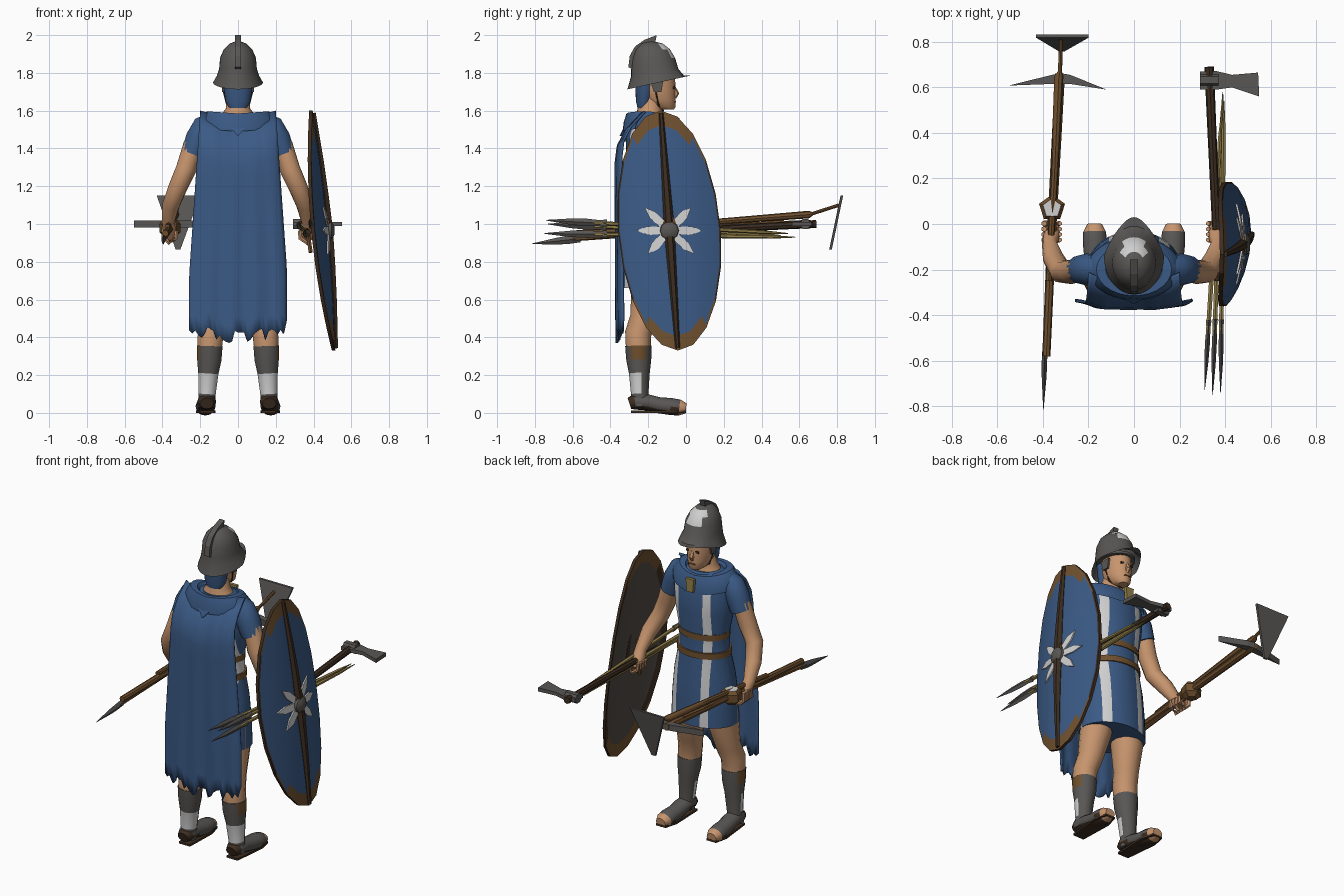
import bpy, bmesh, random
from math import sin, cos, pi
from mathutils import Vector as V

if "Cube" in bpy.data.objects:
    bpy.data.objects.remove(bpy.data.objects["Cube"])
random.seed(4)


def material(name, r, g, b):
    m = bpy.data.materials.new(name)
    m.use_nodes = True
    m.diffuse_color = (r, g, b, 1)
    m.node_tree.nodes["Principled BSDF"].inputs["Base Color"].default_value = (r, g, b, 1)
    return m


BLUE = material("blue cloth", .043, .102, .235)
SKIN = material("skin", .57, .3, .155)
STEEL = material("grey steel", .1, .095, .09)
WHITE = material("white", .62, .62, .62)
DARK = material("dark brown", .045, .026, .015)
BROWN = material("brown leather", .16, .08, .028)
STRAW = material("straw wood", .3, .22, .07)
COAL = material("charcoal", .08, .069, .06)


def finish(name, bm, mats, rule=None, smooth=40):
    """Turn a bmesh into an object; rule(center, normal) picks the material index."""
    bmesh.ops.recalc_face_normals(bm, faces=bm.faces)
    bm.normal_update()
    if rule:
        for f in bm.faces:
            f.material_index = int(rule(f.calc_center_median(), f.normal))
    me = bpy.data.meshes.new(name)
    bm.to_mesh(me)
    bm.free()
    for m in mats:
        me.materials.append(m)
    ob = bpy.data.objects.new(name, me)
    bpy.context.collection.objects.link(ob)
    if smooth:
        bpy.ops.object.select_all(action='DESELECT')
        ob.select_set(True)
        bpy.context.view_layer.objects.active = ob
        bpy.ops.object.shade_smooth_by_angle(angle=smooth * pi / 180)
    return ob


def skin_rings(rings, caps=True):
    bm = bmesh.new()
    vs = [[bm.verts.new(p) for p in r] for r in rings]
    n = len(rings[0])
    for a, b in zip(vs, vs[1:]):
        for i in range(n):
            bm.faces.new((a[i], a[(i + 1) % n], b[(i + 1) % n], b[i]))
    if caps:
        bm.faces.new(vs[0])
        bm.faces.new(vs[-1])
    return bm


def ovals(rows, n=24):
    """Stacked oval rings from rows of (y, z, half width, half depth)."""
    return [[V((w * cos(2 * pi * i / n), y + d * sin(2 * pi * i / n), z)) for i in range(n)]
            for y, z, w, d in rows]


def tube(name, pts, mats, n=8, flat=1, rule=None, smooth=40):
    """Sweep a round or flattened section along points of (x, y, z, radius)."""
    ps, rings = [V(p[:3]) for p in pts], []
    for i, p in enumerate(ps):
        t = (ps[min(i + 1, len(ps) - 1)] - ps[max(i - 1, 0)]).normalized()
        ref = V((0, 0, 1)) if abs(t.x) > .9 else V((1, 0, 0))
        a = t.cross(ref).normalized()
        b = a.cross(t)
        r = pts[i][3]
        rings.append([p + a * (r * flat * cos(2 * pi * k / n)) + b * (r * sin(2 * pi * k / n))
                      for k in range(n)])
    return finish(name, skin_rings(rings), mats, rule, smooth)


def plate(name, poly, depth, mat, smooth=0):
    d = V(depth) / 2
    return finish(name, skin_rings([[V(p) - d for p in poly], [V(p) + d for p in poly]]), [mat], None, smooth)


# Tunic with two white stripes cut into it
bm = skin_rings(ovals([(-.19, .66, .205, .16), (-.19, .8, .2, .155), (-.185, .95, .185, .14),
                       (-.18, 1.1, .155, .118), (-.18, 1.2, .152, .115), (-.185, 1.34, .18, .13),
                       (-.19, 1.46, .195, .13), (-.19, 1.54, .18, .11), (-.19, 1.58, .1, .08)], 32))
for x in (-.11, -.065, .11, .155):
    bmesh.ops.bisect_plane(bm, geom=bm.verts[:] + bm.edges[:] + bm.faces[:],
                           plane_co=(x, 0, 0), plane_no=(1, 0, 0))
finish("tunic", bm, [BLUE, WHITE],
       lambda c, n: (-.11 < c.x < -.065 or .11 < c.x < .155) and c.z < 1.55 and abs(n.z) < .9)

# Belts
for name, z, w in (("upper_belt", 1.2, .157), ("lower_belt", 1.09, .165)):
    finish(name, skin_rings(ovals([(-.18, z + h, w, w - .036) for h in (-.018, .018)])), [BROWN])

# Neck and head with cloth coif at the back
finish("neck", skin_rings(ovals([(-.19, 1.53, .12, .085), (-.192, 1.57, .095, .075), (-.192, 1.61, .065, .064),
                                 (-.185, 1.7, .058, .06)])), [SKIN])
finish("head", skin_rings(ovals([(-.1, 1.605, .03, .035), (-.12, 1.62, .05, .065), (-.145, 1.66, .068, .09),
                                 (-.155, 1.72, .077, .1), (-.16, 1.8, .075, .1)])), [SKIN])
finish("coif", skin_rings(ovals([(-.225, 1.615, .048, .032), (-.22, 1.65, .066, .045),
                                 (-.21, 1.76, .082, .06)])), [BLUE])
tube("nose", [(0, -.068, 1.735, .008), (0, -.052, 1.69, .016), (0, -.062, 1.67, .012)], [SKIN], 6)
plate("mouth", [(-.022, -.056, 1.643), (.022, -.056, 1.643), (.018, -.056, 1.65), (-.018, -.056, 1.65)],
      (0, .008, 0), BROWN)
for s in (-1, 1):
    plate("eye", [(s * x, -.064, z) for x, z in ((.018, 1.718), (.042, 1.715), (.042, 1.727), (.02, 1.73))],
          (0, .009, 0), DARK)
    plate("cheek_guard", [(s * .079, y, z) for y, z in ((-.19, 1.76), (-.12, 1.76), (-.13, 1.7), (-.17, 1.7))],
          (.01, 0, 0), STEEL)
    tube("chin_strap", [(s * .078, -.16, 1.71, .005), (s * .058, -.145, 1.63, .005), (0, -.12, 1.6, .005)], [DARK], 5)

# Helmet: bowl and a brim with a raised peak and lowered nape
rings = ovals([(-.14, 1.75, .132, .17), (-.15, 1.785, .112, .14), (-.165, 1.82, .1, .125), (-.17, 1.88, .095, .112),
               (-.175, 1.925, .075, .09), (-.18, 1.955, .045, .058), (-.185, 1.967, .012, .015)], 32)
for p in rings[0]:
    front = (p.y + .14) / .17
    p.z += .037 * front
    if front > 0:
        p.x *= 1 - .4 * front
finish("helmet", skin_rings(rings, False), [STEEL, WHITE],
       lambda c, n: n.y > .3 and 1.86 < c.z < 1.945 and abs(c.x) < .05)
finish("helmet_lining", skin_rings(ovals([(-.16, 1.775, .1, .12), (-.16, 1.79, .1, .12)])), [STEEL])
plate("crest", [(0, y, z) for y, z in ((-.285, 1.82), (-.305, 1.83), (-.298, 1.89), (-.27, 1.94), (-.22, 1.975),
                                       (-.155, 2.0), (-.165, 1.95), (-.25, 1.9))], (.034, 0, 0), STEEL)

# Cloak collar over the shoulders, hood point and brooch
rings = ovals([(-.195, 1.49, .205, .14), (-.195, 1.54, .205, .135), (-.2, 1.585, .165, .115),
               (-.195, 1.585, .125, .095), (-.19, 1.55, .1, .08)], 28)
for ring in rings:
    for p in ring:
        p.z += .012 * abs(p.x) / .17 - .02 * max(0, p.y + .19) / .1
finish("cloak_collar", skin_rings(rings, False), [BLUE])
plate("hood_point", [(-.08, -.3, 1.56), (0, -.3, 1.575), (.08, -.3, 1.56), (0, -.345, 1.465)], (0, .014, 0), BLUE)
plate("brooch", [(x, -.045, z) for x, z in ((-.028, 1.56), (.028, 1.56), (.02, 1.48), (-.02, 1.48))],
      (0, .02, 0), STRAW)

# Cape with soft folds and a torn hem
bm, cols, rows = bmesh.new(), 32, 14
grid = []
for i in range(cols + 1):
    u = 2 * i / cols - 1
    hem = .4 + random.uniform(-.04, .04) + .06 * u * u
    line = []
    for j in range(rows + 1):
        t = j / rows
        z = (1.55 + .05 * abs(u)) * (1 - t) + hem * t
        y = -.38 + .13 * max(0, 1 - t * 5) ** 2 + .03 * u ** 4 + .006 * t * sin(u * 13) + .012 * t
        line.append(bm.verts.new((u * (.2 + .06 * min(1, t * 1.3)), y, z)))
    grid.append(line)
for a, b in zip(grid, grid[1:]):
    for j in range(rows):
        bm.faces.new((a[j], b[j], b[j + 1], a[j + 1]))
cape = finish("cape", bm, [BLUE])
cape.modifiers.new("thickness", 'SOLIDIFY').thickness = .012

# Arms, hands, legs and boots, mirrored
for s in (-1, 1):
    tube("sleeve", [(s * .13, -.2, 1.545, .05), (s * .175, -.2, 1.515, .068), (s * .21, -.2, 1.45, .07),
                    (s * .24, -.2, 1.37, .062)], [BLUE], 14)
    tube("arm", [(s * .235, -.2, 1.42, .054), (s * .275, -.21, 1.29, .054), (s * .32, -.21, 1.19, .05),
                 (s * .355, -.15, 1.1, .046), (s * .37, -.09, 1.01, .034), (s * .365, -.06, .97, .036),
                 (s * .355, -.02, .92, .03)], [SKIN], 12)
    for k in range(4):
        y = -.07 + .024 * k
        tube("finger", [(s * .395, y, .98, .012), (s * .395, y, .93, .013), (s * .365, y, .9, .013),
                        (s * .33, y, .925, .012), (s * .325, y, .965, .01)], [SKIN], 6)
    tube("leg", [(s * .1, -.19, .8, .1), (s * .115, -.2, .64, .09), (s * .13, -.225, .5, .072),
                 (s * .145, -.253, .42, .07), (s * .15, -.252, .34, .066)], [SKIN], 14)
    tube("boot", [(s * .15, -.252, .355, .07), (s * .152, -.25, .28, .066), (s * .157, -.247, .21, .055),
                  (s * .163, -.245, .1, .046), (s * .167, -.245, .03, .048)], [STEEL, WHITE, BROWN], 14, 1,
         lambda c, n: 1 if .1 < c.z < .21 and n.y < .1 else 2 if c.z > .28 and n.x * s > .75 else 0)
    tube("foot", [(s * .165, -.3, .05, .036), (s * .165, -.27, .06, .05), (s * .167, -.2, .055, .05),
                  (s * .169, -.14, .04, .05), (s * .172, -.08, .034, .053), (s * .173, -.035, .028, .05),
                  (s * .173, .0, .024, .032)],
         [STEEL, SKIN, DARK], 12, .85, lambda c, n: 1 if c.y > -.04 else 2 if c.y < -.28 or n.z < -.3 else 0)
    plate("sole", [(s * x, y, .006) for x, y in ((.125, -.29), (.2, -.29), (.222, -.08), (.205, .0), (.14, .0),
                                                 (.118, -.08))], (0, 0, .012), DARK)


# Oval shield, bowed and leaning outward at the foot
def shield_point(u, v, out=0):
    return V((.455 - .06 * v + .02 * (1 - v * v) - .07 * u * u + out, -.088 - .045 * v + .272 * u, .965 + .635 * v))


def shield_ring(r, out=0, n=20):
    return [shield_point(r * cos(2 * pi * i / n), r * sin(2 * pi * i / n), out) for i in range(n)]


def shield_rule(c, n):
    v = (c.z - .965) / .635
    u = (c.y + .088 + .045 * v) / .272
    r = (u * u + v * v) ** .5
    if r > .87 and abs(v) > .68 and abs(n.x) > .3:
        return 3
    if r > (.945 if n.x > 0 else .9):
        return 2
    return 1 if n.x < 0 else 0


radii = (.05, .3, .55, .75, .88, .97, 1)
finish("shield", skin_rings([shield_ring(r) for r in radii] + [shield_ring(r, -.018) for r in reversed(radii)]),
       [BLUE, COAL, DARK, BROWN], shield_rule, 30)
tube("shield_spine", [(*shield_point(0, v, .004), .012 + .016 * (1 - abs(v))) for v in
                      (-.98, -.6, -.3, 0, .3, .6, .98)], [DARK], 6)
boss = shield_point(0, 0)
tube("shield_boss", [(boss.x + d, boss.y, boss.z, r) for d, r in ((-.005, .052), (.02, .048), (.035, .025))], [STEEL], 10)
tube("boss_backing", [(boss.x + d, boss.y, boss.z, .08) for d in (-.01, .0095)], [BROWN], 12, .5)
for k in range(8):
    a = k * pi / 4
    ray = [(.05, -.42), (.12, -.19), (.175, 0), (.12, .19), (.05, .42)]
    plate("star_ray", [shield_point(r * cos(a + d) / .272, r * sin(a + d) / .635, .004) for r, d in ray],
          (.008, 0, 0), WHITE)
tube("shield_grip", [(.385, -.1, .85, .012), (.37, -.07, .95, .012), (.4, -.1, 1.06, .012)], [BROWN], 6)

# Three javelins in the shield hand
for tip, end in (((.31, -.73, 1.0), (.385, .5, .94)), ((.345, -.75, .95), (.39, .58, .93)),
                 ((.38, -.74, 1.02), (.395, .54, .95))):
    a, b = V(tip), V(end)
    at = lambda t, r: (*a.lerp(b, t), r)
    tube("javelin_shaft", [at(.2, .011), at(.6, .012), at(.9, .01), at(1, .002)], [STRAW], 6)
    tube("javelin_head", [at(0, .001), at(.1, .009), at(.17, .011), at(.22, .009), at(.25, .012)],
         [STEEL], 4, 1.8, smooth=0)

# Axe in the shield hand
tube("axe_haft", [(.37, -.25, .955, .016), (.36, 0, .965, .018), (.33, .69, 1.0, .021)], [DARK], 8)
plate("axe_head", [(x, y, 1.0) for x, y in ((.29, .59), (.29, .67), (.36, .672), (.43, .655), (.545, .665),
                                            (.55, .56), (.43, .6), (.36, .59))], (0, 0, .022), STEEL)
tube("axe_socket", [(.29, .632, 1.0, .03), (.37, .632, 1.0, .03)], [STEEL], 6, smooth=0)

# Spear, pick and hoe in the other hand
tube("spear_shaft", [(-.393, -.6, .92, .012), (-.365, 0, .965, .014), (-.34, .52, 1.01, .012)], [BROWN], 6)
tube("spear_head", [(-.398, -.815, .895, .001), (-.395, -.68, .91, .01), (-.394, -.63, .915, .012),
                    (-.392, -.56, .925, .012)], [STEEL], 4, 1.8, smooth=0)
tube("pick_haft", [(-.385, -.58, .95, .018), (-.36, 0, .975, .02), (-.325, .66, 1.0, .022)], [BROWN], 8)
plate("pick_head", [(x, y, 1.0) for x, y in ((-.55, .608), (-.36, .655), (-.32, .662), (-.28, .655), (-.12, .59),
                                            (-.28, .615), (-.36, .615))], (0, 0, .036), STEEL)
tube("hoe_haft", [(-.375, -.25, .985, .014), (-.35, .2, 1.015, .016), (-.33, .65, 1.05, .02), (-.325, .67, 1.055, .009),
                  (-.32, .81, 1.1, .009)], [BROWN], 8)
plate("hoe_blade", [(-.43, .825, 1.15), (-.2, .825, 1.15), (-.305, .765, .865), (-.33, .765, .865)],
      (0, .014, 0), STEEL)
tube("pommel", [(-.36, .07, .93, .03), (-.36, .07, .955, .058), (-.36, .07, 1.0, .06), (-.36, .07, 1.02, .042)],
     [BROWN, WHITE], 5, 1, lambda c, n: n.z > .8, 0)
